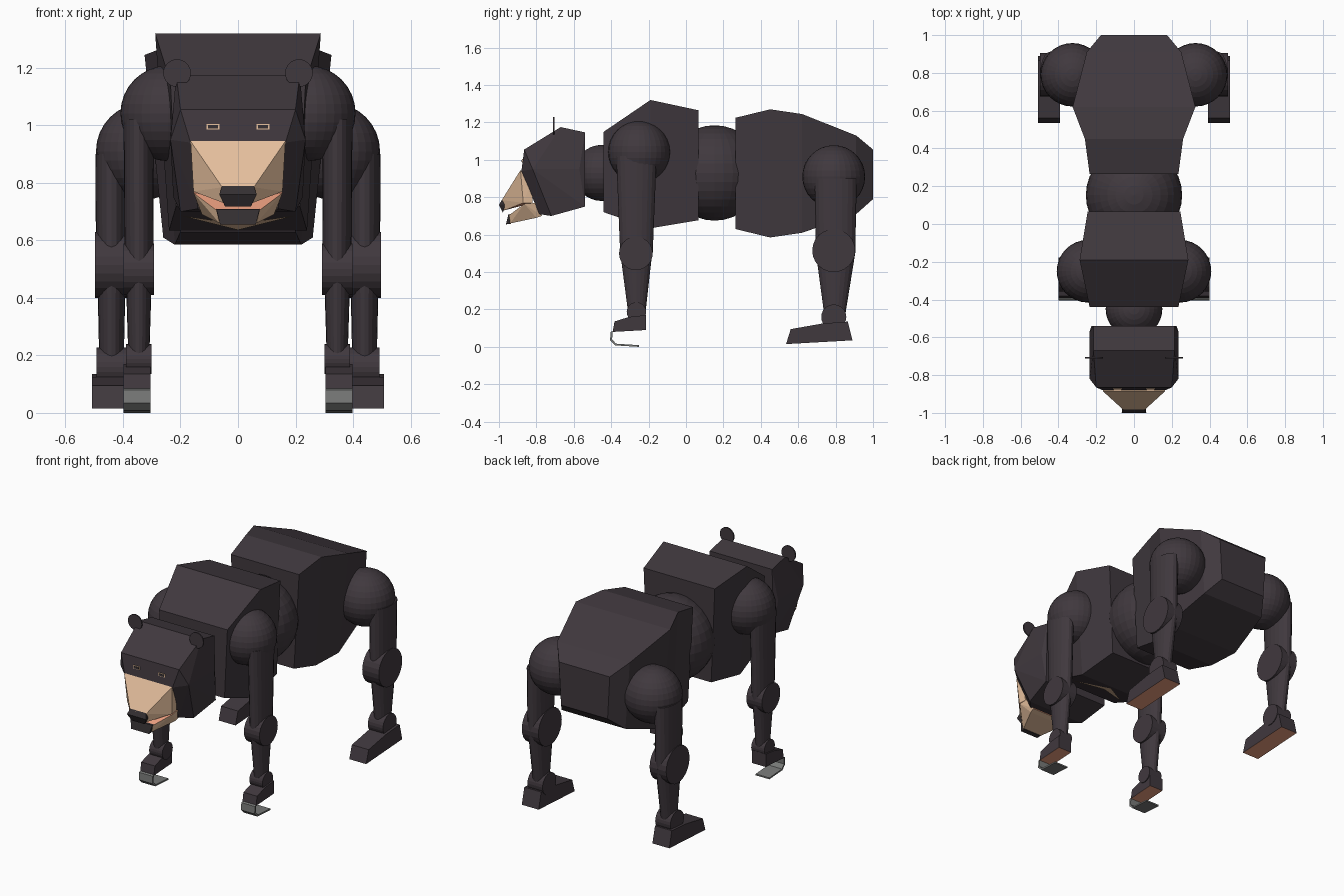
import bpy, bmesh, math
from mathutils import Matrix, Vector

cube = bpy.data.objects.get("Cube")
if cube:
    bpy.data.objects.remove(cube)


def material(name, rgb):
    m = bpy.data.materials.new(name)
    m.use_nodes = True
    m.diffuse_color = (*rgb, 1)
    m.node_tree.nodes["Principled BSDF"].inputs["Base Color"].default_value = (*rgb, 1)
    return m


FUR = material("dark fur", (.051, .040, .048))
NOSE = material("nose black", (.034, .028, .031))
TAN = material("tan muzzle", (.775, .515, .332))
PINK = material("salmon skin", (.80, .33, .205))
GREY = material("claw grey", (.19, .195, .19))


def finish(name, bm, mats, rule=None):
    """Turn a bmesh into an object; rule(face) picks the second material."""
    bmesh.ops.recalc_face_normals(bm, faces=bm.faces)
    bm.normal_update()
    for f in bm.faces:
        f.smooth = False
        if rule and rule(f):
            f.material_index = 1
    me = bpy.data.meshes.new(name)
    bm.to_mesh(me)
    bm.free()
    for m in mats:
        me.materials.append(m)
    ob = bpy.data.objects.new(name, me)
    bpy.context.collection.objects.link(ob)
    return ob


def loft(name, rings, mats):
    bm = bmesh.new()
    rows = [[bm.verts.new(p) for p in ring] for ring in rings]
    n = len(rows[0])
    for a, b in zip(rows, rows[1:]):
        for i in range(n):
            j = (i + 1) % n
            bm.faces.new((a[i], a[j], b[j], b[i]))
    bm.faces.new(rows[0])
    bm.faces.new(rows[-1])
    return finish(name, bm, mats)


def body(name, sections):
    """Four-sided body block; sections are y, top, bottom, top half width, bottom half width."""
    return loft(name, [[(-wt, y, t), (wt, y, t), (wb, y, b), (-wb, y, b)]
                       for y, t, b, wt, wb in sections], [FUR])


def hull(name, pts, mats, rule=None):
    """Convex block from points mirrored in x."""
    bm = bmesh.new()
    for x, y, z in pts:
        for s in (-1, 1):
            bm.verts.new((s * x, y, z))
    bmesh.ops.convex_hull(bm, input=bm.verts)
    bmesh.ops.dissolve_limit(bm, angle_limit=.02, verts=bm.verts, edges=bm.edges)
    return finish(name, bm, mats, rule)


def ball(name, centre, r):
    bm = bmesh.new()
    bmesh.ops.create_uvsphere(bm, u_segments=32, v_segments=16, radius=r,
                              matrix=Matrix.Translation(centre))
    return finish(name, bm, [FUR])


def disc(name, centre, r, depth, axis):
    bm = bmesh.new()
    bmesh.ops.create_cone(bm, cap_ends=True, segments=24, radius1=r, radius2=r, depth=depth,
                          matrix=Matrix.Translation(centre) @ Matrix.Rotation(math.pi / 2, 4, axis))
    return finish(name, bm, [FUR])


def limb(name, x, rings):
    """Flattened tube; rings are y, z, half width in y, half width in x."""
    steps = [i * math.tau / 20 for i in range(20)]
    return loft(name, [[(x + rx * math.cos(a), y + ry * math.sin(a), z) for a in steps]
                       for y, z, ry, rx in rings], [FUR])


def slab(name, x, w, profile, mats, rule=None):
    """Side profile (y, z) extruded across x."""
    bm = bmesh.new()
    face = bm.faces.new([bm.verts.new((x - w, y, z)) for y, z in profile])
    out = bmesh.ops.extrude_face_region(bm, geom=[face])
    verts = [v for v in out["geom"] if isinstance(v, bmesh.types.BMVert)]
    bmesh.ops.translate(bm, verts=verts, vec=(2 * w, 0, 0))
    return finish(name, bm, mats, rule)


def facing_down(f):
    return f.normal.z < -.7


# Torso
body("chest", [(-.44, 1.15, .72, .235, .215), (-.19, 1.32, .634, .288, .24),
               (.067, 1.265, .677, .245, .22)])
body("rump", [(.265, 1.225, .63, .235, .20), (.45, 1.27, .585, .26, .22),
              (.62, 1.245, .61, .325, .26), (.91, 1.13, .71, .25, .22),
              (1.0, 1.055, .79, .175, .16)])
ball("belly", (0, .153, .93), .255)
ball("neck", (0, -.45, .93), .15)

# Crescent mark on the sloping underside of the chest
bm = bmesh.new()
out = Vector((0, -.325, -.945)) * .004
mark = [(-.2, .69), (0, .64), (.2, .69), (0, .662)]
v = [bm.verts.new(Vector((x, -.44 + (.72 - z) * 2.907, z)) + out) for x, z in mark]
bm.faces.new((v[0], v[1], v[3]))
bm.faces.new((v[1], v[2], v[3]))
finish("chest_mark", bm, [TAN])

# Head
hull("head", [(.215, -.54, 1.147), (.215, -.67, 1.175), (.2, -.865, 1.055), (.235, -.82, .95),
              (.235, -.57, .95), (.225, -.54, .75), (.2, -.72, .70), (.165, -.88, .94),
              (.14, -.785, .71)], [FUR])
hull("upper_jaw", [(.165, -.885, .945), (.16, -.82, .90), (.155, -.87, .77), (.15, -.82, .77),
                   (.055, -.985, .785), (.05, -.972, .73)], [TAN, PINK],
     lambda f: f.normal.z < -.5)
hull("lower_jaw", [(.155, -.865, .765), (.15, -.80, .77), (.13, -.77, .70), (.125, -.80, .69),
                   (.075, -.945, .705), (.065, -.94, .66)], [TAN, PINK],
     lambda f: f.normal.z > .3)
hull("nose", [(.055, -.982, .79), (.065, -1.0, .76), (.045, -.98, .718), (.06, -.96, .76),
              (.055, -.96, .785)], [NOSE])
hull("lower_lip", [(.077, -.938, .71), (.075, -.95, .708), (.062, -.963, .655),
                   (.062, -.935, .658)], [NOSE])

# Parts on each side
for side, s in (("left", 1), ("right", -1)):
    disc(side + "_ear", (s * .212, -.708, 1.182), .048, .008, 'X')
    slab(side + "_eye_rim", s * .087, .023,
         [(-.877, .986), (-.876, 1.005), (-.868, 1.005), (-.868, .986)], [TAN])
    slab(side + "_eye", s * .087, .018,
         [(-.879, .989), (-.878, 1.002), (-.868, 1.002), (-.868, .989)], [NOSE])

    # Front leg
    x = s * .345
    ball(side + "_shoulder", (s * .243, -.25, 1.042), .166)
    limb(side + "_upper_arm", x, [(-.265, 1.02, .108, .053), (-.265, .5, .087, .05)])
    disc(side + "_elbow", (x, -.268, .5), .09, .107, 'Y')
    limb(side + "_forearm", x, [(-.266, .5, .085, .046), (-.263, .18, .046, .036)])
    disc(side + "_wrist", (x, -.265, .187), .052, .09, 'Y')
    slab(side + "_front_paw", s * .352, .047,
         [(-.215, .09), (-.215, .17), (-.305, .16), (-.382, .136), (-.392, .08)],
         [FUR, PINK], facing_down)
    slab(side + "_claws", s * .352, .047,
         [(-.392, .085), (-.403, .08), (-.406, .035), (-.378, .008), (-.25, 0),
          (-.25, .009), (-.374, .017), (-.395, .04)], [GREY])

    # Hind leg
    x = s * .44
    ball(side + "_hip", (s * .326, .79, .91), .168)
    limb(side + "_thigh", x, [(.80, .9, .113, .056), (.80, .515, .105, .054)])
    disc(side + "_knee", (x, .79, .515), .115, .114, 'Y')
    limb(side + "_shin", x, [(.80, .515, .107, .05), (.795, .15, .053, .042)])
    disc(side + "_ankle", (x, .79, .16), .067, .104, 'Y')
    slab(side + "_hind_paw", s * .45, .058,
         [(.535, .015), (.56, .095), (.73, .125), (.865, .135), (.89, .035)],
         [FUR, PINK], facing_down)
